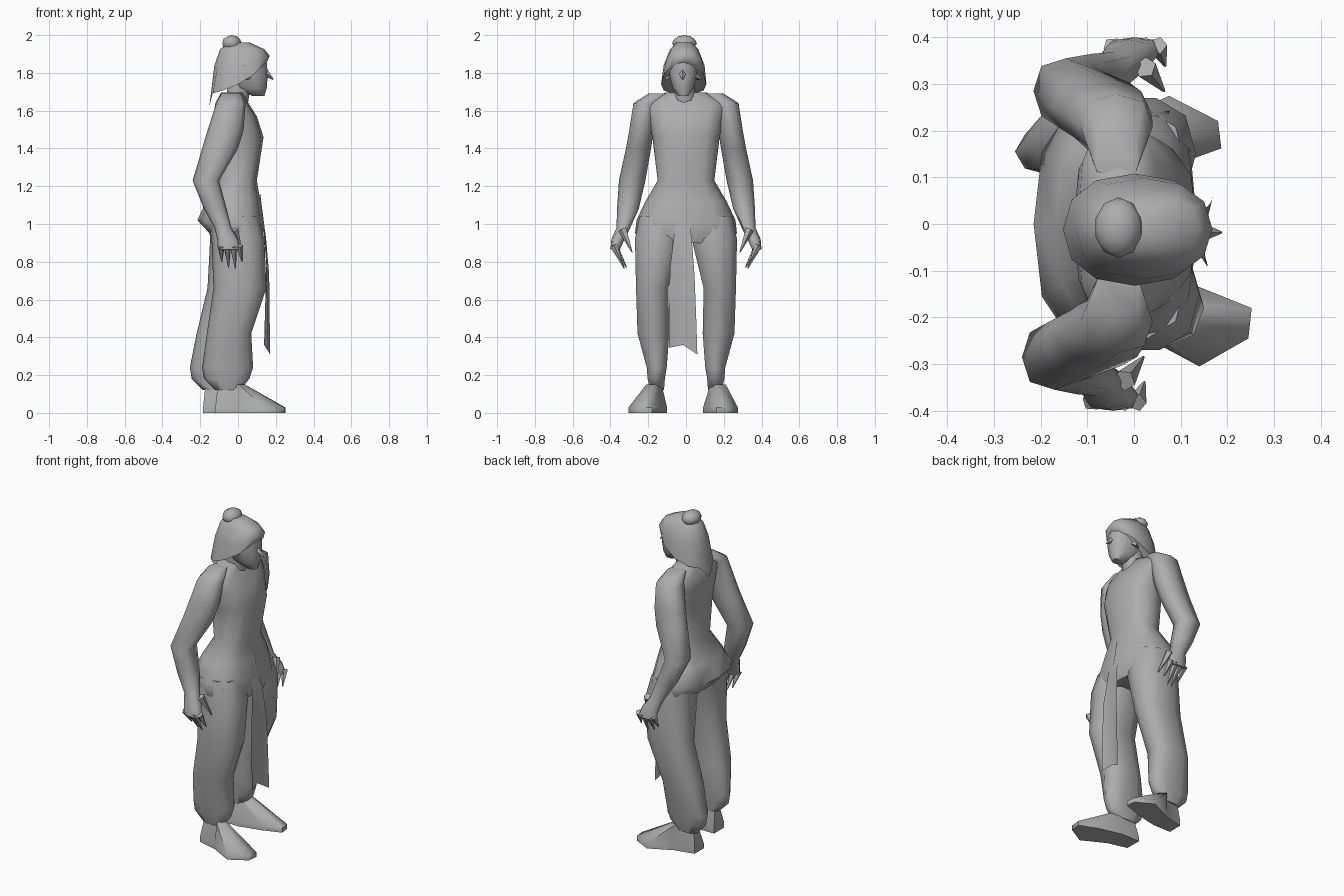
import bpy, bmesh, math
from mathutils import Vector

grey = bpy.data.materials.new("plain grey")
grey.diffuse_color = (0.42, 0.42, 0.42, 1)


def finish(name, bm, angle=60):
    bmesh.ops.recalc_face_normals(bm, faces=bm.faces)
    me = bpy.data.meshes.new(name)
    bm.to_mesh(me)
    bm.free()
    me.materials.append(grey)
    ob = bpy.data.objects.new(name, me)
    bpy.context.collection.objects.link(ob)
    bpy.ops.object.select_all(action='DESELECT')
    ob.select_set(True)
    bpy.context.view_layer.objects.active = ob
    bpy.ops.object.shade_smooth_by_angle(angle=math.radians(angle))
    return ob


def skin(name, rings, closed=True, caps=True):
    """Join successive rings of points with faces."""
    bm = bmesh.new()
    vs = [[bm.verts.new(p) for p in r] for r in rings]
    n = len(vs[0])
    for a, b in zip(vs, vs[1:]):
        for i in range(n if closed else n - 1):
            j = (i + 1) % n
            bm.faces.new((a[i], a[j], b[j], b[i]))
    if caps:
        bm.faces.new(vs[0])
        bm.faces.new(vs[-1])
    return finish(name, bm)


def ring(x0, x1, y0, y1, z, n=10, p=0.8, lift=lambda c: 0):
    """Rounded cross-section filling a box at height z."""
    out = []
    for i in range(n):
        a = 2 * math.pi * i / n
        c, s = math.cos(a), math.sin(a)
        out.append(((x0 + x1) / 2 + (x1 - x0) / 2 * math.copysign(abs(c) ** p, c),
                    (y0 + y1) / 2 + (y1 - y0) / 2 * math.copysign(abs(s) ** p, s),
                    z + lift(c)))
    return out


def spike(name, base, tip, r, n=5):
    base, tip = Vector(base), Vector(tip)
    bm = bmesh.new()
    bmesh.ops.create_cone(bm, cap_ends=True, segments=n, radius1=r, radius2=0.003,
                          depth=(tip - base).length)
    q = (tip - base).to_track_quat('Z', 'Y')
    for v in bm.verts:
        v.co = q @ v.co + (base + tip) / 2
    return finish(name, bm)


# Torso, from hips to neck base: x0, x1, half width, z
torso = [(-0.10, 0.12, 0.22, 0.90), (-0.15, 0.135, 0.27, 0.95), (-0.215, 0.135, 0.262, 1.02),
         (-0.17, 0.118, 0.215, 1.12), (-0.11, 0.10, 0.15, 1.23), (-0.12, 0.135, 0.178, 1.46),
         (-0.13, 0.10, 0.20, 1.57), (-0.12, 0.055, 0.22, 1.64), (-0.09, 0.03, 0.11, 1.695)]
skin("torso", [ring(a, b, -w, w, z, 12, 0.75) for a, b, w, z in torso])
skin("neck", [ring(-0.07, 0.05, -0.065, 0.05, 1.62), ring(-0.05, 0.07, -0.065, 0.045, 1.76)])

# Trouser legs: x0, x1, inner, outer, z
leg = [(-0.16, 0.11, 0.01, 0.25, 1.04), (-0.14, 0.14, 0.025, 0.275, 0.92),
       (-0.13, 0.15, 0.09, 0.268, 0.66), (-0.165, 0.07, 0.085, 0.26, 0.42),
       (-0.19, 0.08, 0.10, 0.21, 0.24), (-0.18, 0.06, 0.11, 0.205, 0.18),
       (-0.12, 0.01, 0.115, 0.19, 0.12)]
# Foot outline: heel, outer side, toes, inner side
sole = [(-0.12, 0.10), (-0.12, 0.20), (0.0, 0.23), (0.14, 0.305), (0.245, 0.245),
        (0.252, 0.18), (0.14, 0.135), (0.0, 0.10)]
# Arm and palm: x0, x1, inner, outer, z
arm = [(-0.09, 0.02, 0.10, 0.20, 1.69), (-0.115, 0.04, 0.14, 0.278, 1.64),
       (-0.16, 0.03, 0.17, 0.30, 1.50), (-0.19, 0.0, 0.185, 0.318, 1.40),
       (-0.24, -0.10, 0.215, 0.355, 1.23), (-0.18, -0.06, 0.25, 0.365, 1.08),
       (-0.125, -0.035, 0.295, 0.368, 0.98), (-0.11, 0.0, 0.325, 0.395, 0.92),
       (-0.105, 0.015, 0.35, 0.40, 0.865)]

for side, s in (("near", -1), ("far", 1)):
    def back(z):  # the far leg stands a step behind
        return -0.065 * min(1, max(0, (1.0 - z) / 0.7)) if s > 0 else 0

    def fwd(z):   # the far arm swings slightly forward
        return 0.06 * (1.64 - z) if s > 0 else 0

    skin(side + "_leg", [ring(a + back(z), b + back(z), s * i, s * o, z) for a, b, i, o, z in leg])
    dx = back(0)
    w = 1 if s < 0 else 0.9
    bottom = [(x + dx, s * y * w, 0.0) for x, y in sole]
    rim = [(x + dx, s * y * w, 0.028) for x, y in sole]
    top = [(-0.055 + (x + 0.055) * (0.3 if x > 0 else 0.8) + dx,
            s * (0.155 + (y - 0.165) * 0.4), 0.15) for x, y in sole]
    skin(side + "_foot", [bottom, rim, top])

    skin(side + "_arm", [ring(a + fwd(z), b + fwd(z), s * i, s * o, z, 8) for a, b, i, o, z in arm])
    h = fwd(0.9)
    for k, tz in enumerate((0.80, 0.77, 0.765, 0.80)):
        x = -0.09 + 0.032 * k
        spike(f"{side}_finger_{k + 1}", (x + h, s * 0.382, 0.885),
              (x + 0.004 * (k + 1) + h, s * (0.315 + 0.012 * abs(k - 1)), tz), 0.021)
    spike(side + "_thumb", (-0.02 + h, s * 0.335, 0.97), (0.02 + h, s * 0.285, 0.85), 0.024)
    spike(side + "_ear", (0.045, -0.015 + s * 0.07, 1.77), (0.03, -0.015 + s * 0.10, 1.84), 0.025)

# Hanging front cloth, folded inward down the middle: z, x, y0, y1
cloth = [(1.13, 0.118, -0.015, 0.0), (0.95, 0.148, -0.06, 0.03), (0.75, 0.165, -0.085, 0.045),
         (0.50, 0.168, -0.09, 0.055), (0.33, 0.17, -0.09, 0.06)]
skin("front_cloth", [[(x - 0.012, a, z + 0.015), (x - 0.04 * (1.13 - z), (a + b) / 2, z + 0.03),
                      (x, b, z - 0.02)] for z, x, a, b in cloth], closed=False, caps=False)

# Head and nose
head = [(0.075, 0.14, 0.028, 1.678), (-0.02, 0.152, 0.058, 1.72), (-0.06, 0.158, 0.075, 1.79),
        (-0.06, 0.15, 0.08, 1.88)]
skin("head", [ring(a, b, -0.015 - w, -0.015 + w, z) for a, b, w, z in head])
spike("nose", (0.145, -0.018, 1.80), (0.187, -0.018, 1.765), 0.02, 4)


# Hair cap, low and pointed at the back, raised above the face
def hairline(c):
    return 0.085 * c + 0.035 * c * c - (0.07 if c < -0.95 else 0)


skin("hair", [ring(-0.152, 0.155, -0.132, 0.108, 1.74, 12, 0.9, hairline),
              ring(-0.125, 0.168, -0.118, 0.098, 1.84, 12, 0.9, lambda c: 0.05 * max(0, c)),
              ring(-0.095, 0.14, -0.085, 0.065, 1.925, 12),
              ring(-0.05, 0.06, -0.05, 0.03, 1.962, 12)])

# Hair bun
bm = bmesh.new()
bmesh.ops.create_icosphere(bm, subdivisions=2, radius=1)
for v in bm.verts:
    v.co = Vector((-0.033 + 0.052 * v.co.x, -0.008 + 0.065 * v.co.y, 1.957 + 0.043 * v.co.z))
finish("bun", bm)
